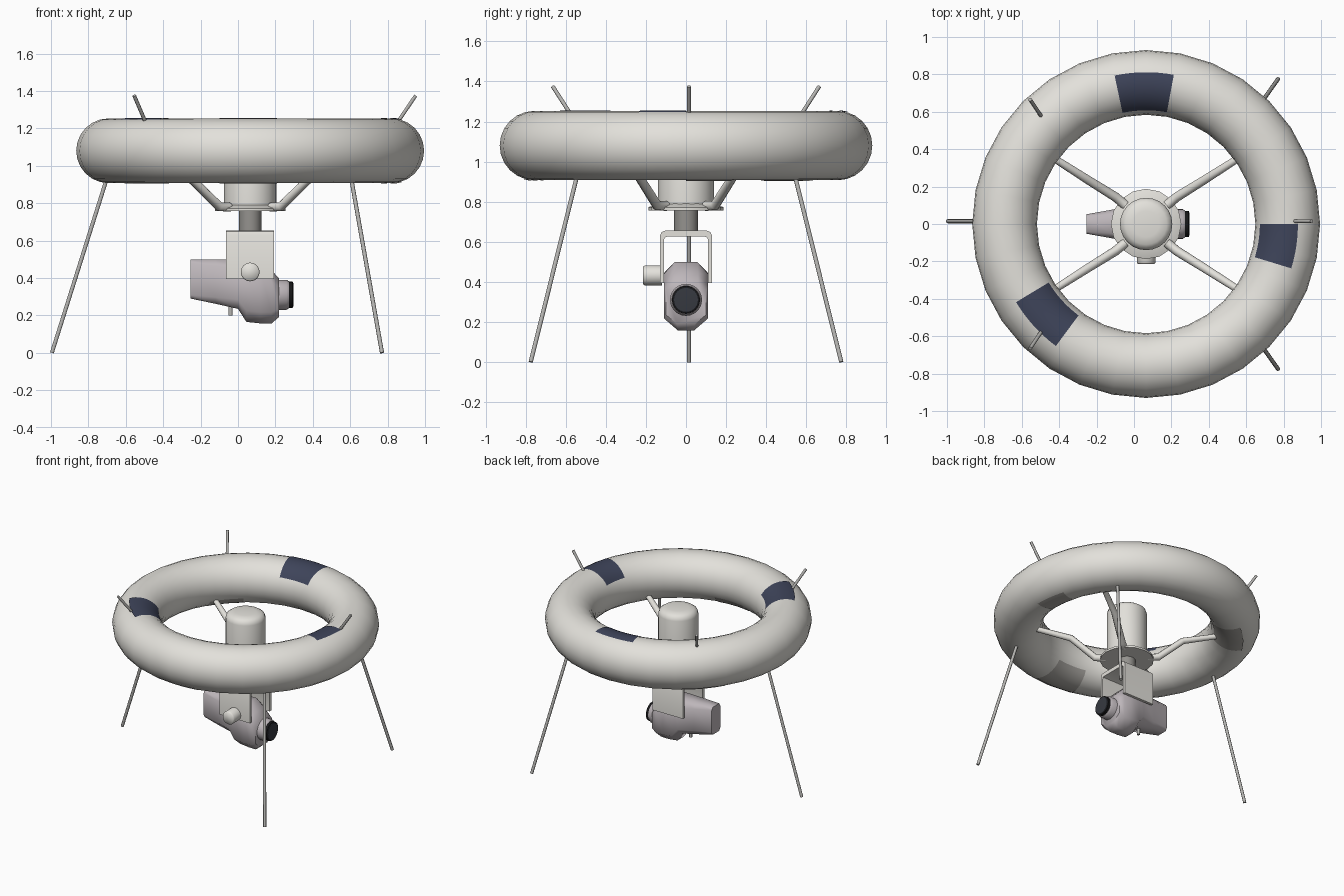
import bpy, math
from mathutils import Vector

if "Cube" in bpy.data.objects:
    bpy.data.objects.remove(bpy.data.objects["Cube"])

CX = 0.065           # x of the ring axis
R, T, ZR = 0.757, 0.173, 1.08   # ring radius, tube radius, ring height


def material(name, rgb):
    m = bpy.data.materials.new(name)
    lin = [((c / 255 + 0.055) / 1.055) ** 2.4 if c > 10 else c / 255 / 12.92 for c in rgb]
    m.diffuse_color = (*lin, 1)
    m.use_nodes = True
    m.node_tree.nodes["Principled BSDF"].inputs["Base Color"].default_value = m.diffuse_color
    return m


SHELL = material("warm_light_grey", (227, 225, 219))
BODY = material("mauve_grey", (190, 183, 187))
METAL = material("neck_metal", (148, 146, 142))
ROD = material("rod_metal", (182, 181, 178))
BLUE = material("navy_panel", (62, 68, 90))
GREY = material("under_panel_grey", (172, 169, 164))
BLACK = material("black_rubber", (22, 22, 24))
GLASS = material("dark_glass", (54, 57, 64))


def finish(ob, mat, angle=35):
    ob.data.materials.clear()
    ob.data.materials.append(mat)
    bpy.ops.object.select_all(action='DESELECT')
    ob.select_set(True)
    bpy.context.view_layer.objects.active = ob
    if angle:
        bpy.ops.object.shade_smooth_by_angle(angle=math.radians(angle))
    return ob


def mesh(name, verts, faces, mat, angle=35):
    me = bpy.data.meshes.new(name)
    me.from_pydata([tuple(v) for v in verts], [], faces)
    ob = bpy.data.objects.new(name, me)
    bpy.context.collection.objects.link(ob)
    return finish(ob, mat, angle)


def loft(name, rings, mat, angle=35):
    """Join equal-sized rings of points and cap both ends."""
    n = len(rings[0])
    verts = [v for r in rings for v in r]
    faces = [(k * n + i, k * n + (i + 1) % n, (k + 1) * n + (i + 1) % n, (k + 1) * n + i)
             for k in range(len(rings) - 1) for i in range(n)]
    faces += [tuple(range(n))[::-1], tuple(range(len(verts) - n, len(verts)))]
    return mesh(name, verts, faces, mat, angle)


def lathe(name, origin, axis, profile, mat, n=24, angle=35):
    """Turn (distance, radius) points about an axis."""
    q = Vector(axis).normalized().to_track_quat('Z', 'Y')
    rings = [[Vector(origin) + q @ Vector((r * math.cos(2 * math.pi * i / n),
              r * math.sin(2 * math.pi * i / n), d)) for i in range(n)] for d, r in profile]
    return loft(name, rings, mat, angle)


def rod(name, a, b, r, mat):
    d = Vector(b) - Vector(a)
    return lathe(name, a, d, [(0, r), (d.length, r)], mat, 10, 50)


def tube(name, pts, r, mat):
    """Bent tube; each point is x, y, z, radius factor."""
    cu = bpy.data.curves.new(name, 'CURVE')
    cu.dimensions = '3D'
    cu.bevel_depth, cu.bevel_resolution, cu.use_fill_caps = r, 3, True
    sp = cu.splines.new('POLY')
    sp.points.add(len(pts) - 1)
    for p, c in zip(sp.points, pts):
        p.co = (*c[:3], 1)
        p.radius = c[3]
    ob = bpy.data.objects.new(name, cu)
    bpy.context.collection.objects.link(ob)
    bpy.ops.object.select_all(action='DESELECT')
    ob.select_set(True)
    bpy.context.view_layer.objects.active = ob
    bpy.ops.object.convert(target='MESH')
    return finish(bpy.context.object, mat, 60)


def on_ring(theta, phi, off=0.0):
    r = R + (T + off) * math.cos(phi)
    return (CX + r * math.cos(theta), r * math.sin(theta), ZR + (T + off) * math.sin(phi))


# Ring
NU, NV = 32, 24
mesh("ring", [on_ring(2 * math.pi * u / NU, 2 * math.pi * v / NV) for u in range(NU) for v in range(NV)],
     [(u * NV + v, (u + 1) % NU * NV + v, (u + 1) % NU * NV + (v + 1) % NV, u * NV + (v + 1) % NV)
      for u in range(NU) for v in range(NV)], SHELL, 60)


# Curved panels lying on the ring: navy above, grey mirrored below
def panel(name, t0, t1, sign, mat):
    nu, nv = 8, 10
    verts = []
    for i in range(nu + 1):
        for j in range(nv + 1):
            th = math.radians(t0 + (t1 - t0) * i / nu) * sign
            ph = math.radians(72 + 76 * j / nv) * sign
            verts.append(on_ring(th, ph, 0.003))
    w = nv + 1
    faces = [(i * w + j, (i + 1) * w + j, (i + 1) * w + j + 1, i * w + j + 1)
             for i in range(nu) for j in range(nv)]
    mesh(name, verts, faces, mat)


for k, (t0, t1) in enumerate([(79.5, 102), (-17, 0), (211, 233.5)], 1):
    panel(f"top_panel_{k}", t0, t1, 1, BLUE)
    panel(f"under_panel_{k}", t0, t1, -1, GREY)

# Legs and antennas
rod("back_leg", (-0.995, 0.015, 0), (-0.686, 0.015, 0.98), 0.011, ROD)
rod("tip_antenna", (0.855, 0.015, 1.235), (0.95, 0.015, 1.375), 0.01, ROD)
for s, side in ((1, "left"), (-1, "right")):
    rod(f"{side}_leg", (0.77, 0.775 * s, 0), (0.597, 0.531 * s, 0.98), 0.011, ROD)
    rod(f"{side}_antenna", (-0.495, 0.575 * s, 1.235), (-0.555, 0.665 * s, 1.375), 0.01, ROD)
    # Bent, tapering struts between hub and ring
    for f, end in ((1, "fore"), (-1, "aft")):
        tube(f"{side}_{end}_strut", [(CX + 0.11 * f, 0.10 * s, 0.778, 1.2), (CX + 0.165 * f, 0.145 * s, 0.782, 1.2),
                                     (CX + 0.31 * f, 0.235 * s, 0.925, 1.1),
                                     (CX + 0.53 * f, 0.375 * s, 0.985, 0.9)], 0.021, SHELL)

# Hub with rounded cap, flange and neck
lathe("hub", (CX, 0, 0), (0, 0, 1), [(0.77, 0.14), (1.125, 0.14), (1.15, 0.132), (1.165, 0.11),
                                     (1.172, 0.07)], SHELL, 24, 45)
lathe("hub_flange", (CX, 0, 0), (0, 0, 1), [(0.757, 0.188), (0.772, 0.188), (0.79, 0.14)], SHELL, 16)
lathe("neck", (CX, 0, 0), (0, 0, 1), [(0.64, 0.06), (0.76, 0.06)], METAL)

# Yoke: inverted U extruded along x
outer = [(-0.13, 0.395), (-0.13, 0.63), (-0.122, 0.648), (-0.105, 0.655)]
inner = [(-0.11, 0.395), (-0.11, 0.61), (-0.105, 0.621), (-0.095, 0.625)]
outer += [(-y, z) for y, z in reversed(outer)]
inner += [(-y, z) for y, z in reversed(inner)]
n = len(outer)
verts = [(x, y, z) for x in (-0.065, 0.192) for y, z in outer + inner]
faces = []
m = 2 * n
for i in range(n - 1):
    o, p = i, i + n
    faces += [(o, p, p + 1, o + 1), (o + m, o + 1 + m, p + 1 + m, p + m),
              (o, o + 1, o + 1 + m, o + m), (p, p + m, p + 1 + m, p + 1)]
for o in (0, n - 1):
    e = (o, o + m, o + n + m, o + n)
    faces.append(e if o == 0 else e[::-1])
mesh("yoke", verts, faces, SHELL)
lathe("pivot_motor", (CX, -0.12, 0.432), (0, -1, 0), [(0, 0.05), (0.085, 0.05), (0.095, 0.044)], SHELL, 24, 60)


# Camera body: octagonal sections along x
def section(x, hw, z0, z1, top, bot, c):
    half = [(bot, z0), (hw, z0 + c), (hw, z1 - c), (top, z1)]
    return [(x, y, z) for y, z in half] + [(x, -y, z) for y, z in reversed(half)]


loft("camera_body", [section(-0.255, 0.052, 0.29, 0.50, 0.040, 0.040, 0.02),
                     section(-0.12, 0.076, 0.262, 0.50, 0.050, 0.050, 0.035),
                     section(0.0, 0.105, 0.235, 0.50, 0.055, 0.050, 0.05),
                     section(0.045, 0.11, 0.165, 0.50, 0.055, 0.040, 0.06),
                     section(0.12, 0.11, 0.157, 0.50, 0.055, 0.040, 0.06),
                     section(0.18, 0.11, 0.157, 0.44, 0.060, 0.040, 0.06),
                     section(0.218, 0.10, 0.19, 0.40, 0.060, 0.045, 0.045)], BODY, 60)
rod("body_stub", (-0.04, 0, 0.30), (-0.04, 0, 0.20), 0.011, ROD)

# Lens
lathe("lens_barrel", (0.20, 0, 0.31), (1, 0, 0), [(0, 0.08), (0.06, 0.08), (0.072, 0.072)], BODY)
lathe("lens_ring", (0.27, 0, 0.31), (1, 0, 0), [(0, 0.07), (0.022, 0.07), (0.024, 0.066)], BLACK)
lathe("lens_glass", (0.292, 0, 0.31), (1, 0, 0), [(0, 0.066), (0.004, 0.062), (0.006, 0.03)], GLASS)
